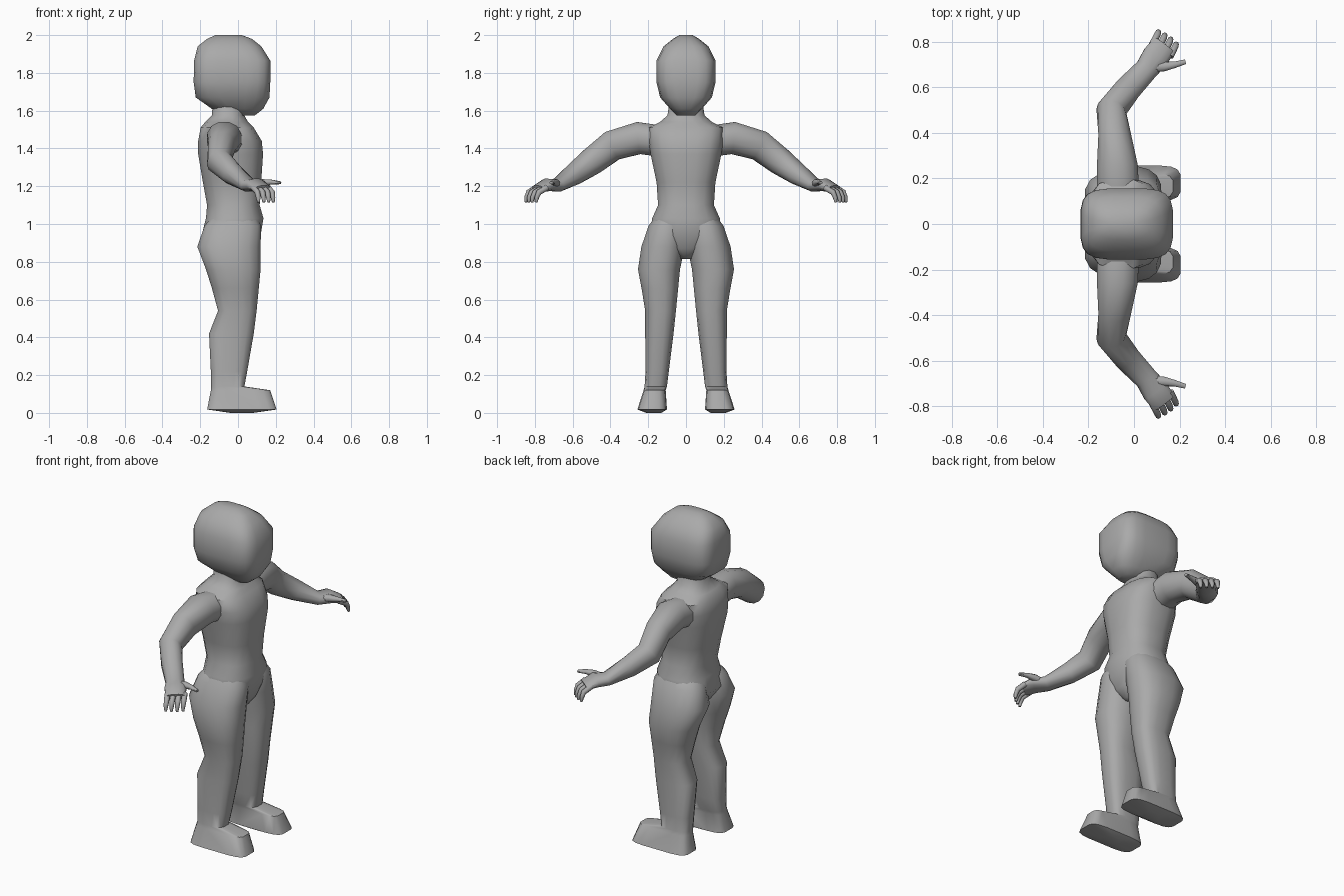
import bpy, bmesh, math
from mathutils import Vector

mat = bpy.data.materials.new("plain grey")
mat.diffuse_color = (0.4, 0.4, 0.4, 1)


def sgn_pow(v, p):
    return math.copysign(abs(v) ** p, v)


def loft(name, rings, sides=16):
    """Skin rings of (centre, half axis a, half axis b, squareness) into a capped body."""
    bm = bmesh.new()
    loops = []
    for c, a, b, e in rings:
        loop = []
        for i in range(sides):
            t = 2 * math.pi * (i + 0.5) / sides
            loop.append(bm.verts.new(c + a * sgn_pow(math.cos(t), 2 / e) + b * sgn_pow(math.sin(t), 2 / e)))
        loops.append(loop)
    for p, q in zip(loops, loops[1:]):
        for i in range(sides):
            j = (i + 1) % sides
            bm.faces.new((p[i], p[j], q[j], q[i]))
    bm.faces.new(loops[0][::-1])
    bm.faces.new(loops[-1])
    bmesh.ops.recalc_face_normals(bm, faces=bm.faces)
    me = bpy.data.meshes.new(name)
    bm.to_mesh(me)
    bm.free()
    me.materials.append(mat)
    ob = bpy.data.objects.new(name, me)
    bpy.context.collection.objects.link(ob)
    bpy.ops.object.select_all(action='DESELECT')
    ob.select_set(True)
    bpy.context.view_layer.objects.active = ob
    bpy.ops.object.shade_smooth_by_angle(angle=math.radians(50))
    return ob


def stack(name, rows, sides=16):
    """Horizontal rings from (z, x min, x max, y min, y max, squareness)."""
    return loft(name, [(Vector(((x0 + x1) / 2, (y0 + y1) / 2, z)), Vector(((x1 - x0) / 2, 0, 0)),
                        Vector((0, (y1 - y0) / 2, 0)), e) for z, x0, x1, y0, y1, e in rows], sides)


def tube(name, rows, sides=12):
    """Limb along a path from (x, y, z, sideways radius, vertical radius)."""
    pts = [Vector(r[:3]) for r in rows]
    rings = []
    for i, r in enumerate(rows):
        d = (pts[min(i + 1, len(pts) - 1)] - pts[max(i - 1, 0)]).normalized()
        s = d.cross(Vector((0, 0, 1))).normalized()
        rings.append((pts[i], s * r[3], s.cross(d) * r[4], 2.2))
    return loft(name, rings, sides)


def mirrored(ob):
    """Copy a part to the other side of the body."""
    m = ob.modifiers.new("mirror", 'MIRROR')
    m.use_axis = (False, True, False)


# head
stack("head", [
    (1.575, 0.0, 0.09, -0.05, 0.05, 2.5),
    (1.61, -0.14, 0.135, -0.085, 0.085, 2.8),
    (1.67, -0.225, 0.168, -0.138, 0.138, 3.5),
    (1.75, -0.236, 0.172, -0.157, 0.157, 4),
    (1.865, -0.234, 0.172, -0.157, 0.157, 4),
    (1.94, -0.215, 0.125, -0.12, 0.12, 3.2),
    (1.98, -0.165, 0.075, -0.07, 0.07, 2.8),
    (2.0, -0.12, 0.02, -0.035, 0.035, 2.5)], 20)

# torso and neck
stack("torso", [
    (0.815, -0.06, 0.06, -0.035, 0.035, 2),
    (0.87, -0.15, 0.10, -0.12, 0.12, 2.3),
    (0.94, -0.195, 0.122, -0.19, 0.19, 2.5),
    (1.03, -0.172, 0.137, -0.182, 0.182, 2.5),
    (1.10, -0.166, 0.117, -0.15, 0.15, 2.5),
    (1.22, -0.188, 0.125, -0.158, 0.158, 2.6),
    (1.37, -0.213, 0.135, -0.19, 0.19, 2.8),
    (1.44, -0.213, 0.128, -0.20, 0.20, 2.8),
    (1.51, -0.20, 0.085, -0.20, 0.20, 3),
    (1.54, -0.175, 0.055, -0.14, 0.14, 2.6),
    (1.575, -0.14, 0.035, -0.10, 0.10, 2.2),
    (1.64, -0.135, 0.03, -0.09, 0.09, 2.2)])

# leg with foot
mirrored(stack("leg", [
    (0.0, -0.04, 0.08, 0.13, 0.21, 3),
    (0.018, -0.165, 0.206, 0.10, 0.258, 4.5),
    (0.12, -0.145, 0.172, 0.107, 0.225, 4),
    (0.14, -0.143, 0.035, 0.10, 0.22, 3),
    (0.22, -0.145, 0.05, 0.09, 0.215, 3),
    (0.42, -0.155, 0.085, 0.065, 0.217, 2.8),
    (0.54, -0.107, 0.10, 0.052, 0.217, 2.6),
    (0.66, -0.14, 0.112, 0.04, 0.237, 2.5),
    (0.76, -0.172, 0.122, 0.03, 0.256, 2.4),
    (0.88, -0.218, 0.122, 0.004, 0.238, 2.4),
    (0.99, -0.18, 0.125, 0.0, 0.20, 2.4),
    (1.06, -0.12, 0.09, 0.0, 0.15, 2.3)]))

# arm with palm
mirrored(tube("arm", [
    (-0.07, 0.14, 1.44, 0.095, 0.085),
    (-0.073, 0.25, 1.455, 0.093, 0.088),
    (-0.085, 0.39, 1.415, 0.073, 0.083),
    (-0.10, 0.50, 1.33, 0.066, 0.073),
    (-0.03, 0.59, 1.265, 0.06, 0.058),
    (0.055, 0.68, 1.205, 0.053, 0.035),
    (0.095, 0.735, 1.207, 0.062, 0.034),
    (0.133, 0.785, 1.185, 0.056, 0.02)]))

# fingers, spread across the knuckles
for i in range(4):
    k = i - 1.5
    x, y = 0.13 + 0.026 * k, 0.783 - 0.018 * k
    reach = 0.9 if i in (0, 3) else 1.0
    mirrored(tube("finger", [
        (x - 0.01, y - 0.02, 1.193, 0.016, 0.016),
        (x + 0.013 * reach, y + 0.025 * reach, 1.168, 0.015, 0.015),
        (x + 0.018 * reach, y + 0.038 * reach, 1.14, 0.012, 0.012),
        (x + 0.02 * reach, y + 0.042 * reach, 1.115, 0.007, 0.007)], 8))

# thumb
mirrored(tube("thumb", [
    (0.07, 0.69, 1.205, 0.028, 0.025),
    (0.135, 0.692, 1.22, 0.022, 0.019),
    (0.18, 0.70, 1.222, 0.015, 0.013),
    (0.226, 0.713, 1.218, 0.011, 0.008)], 8))
